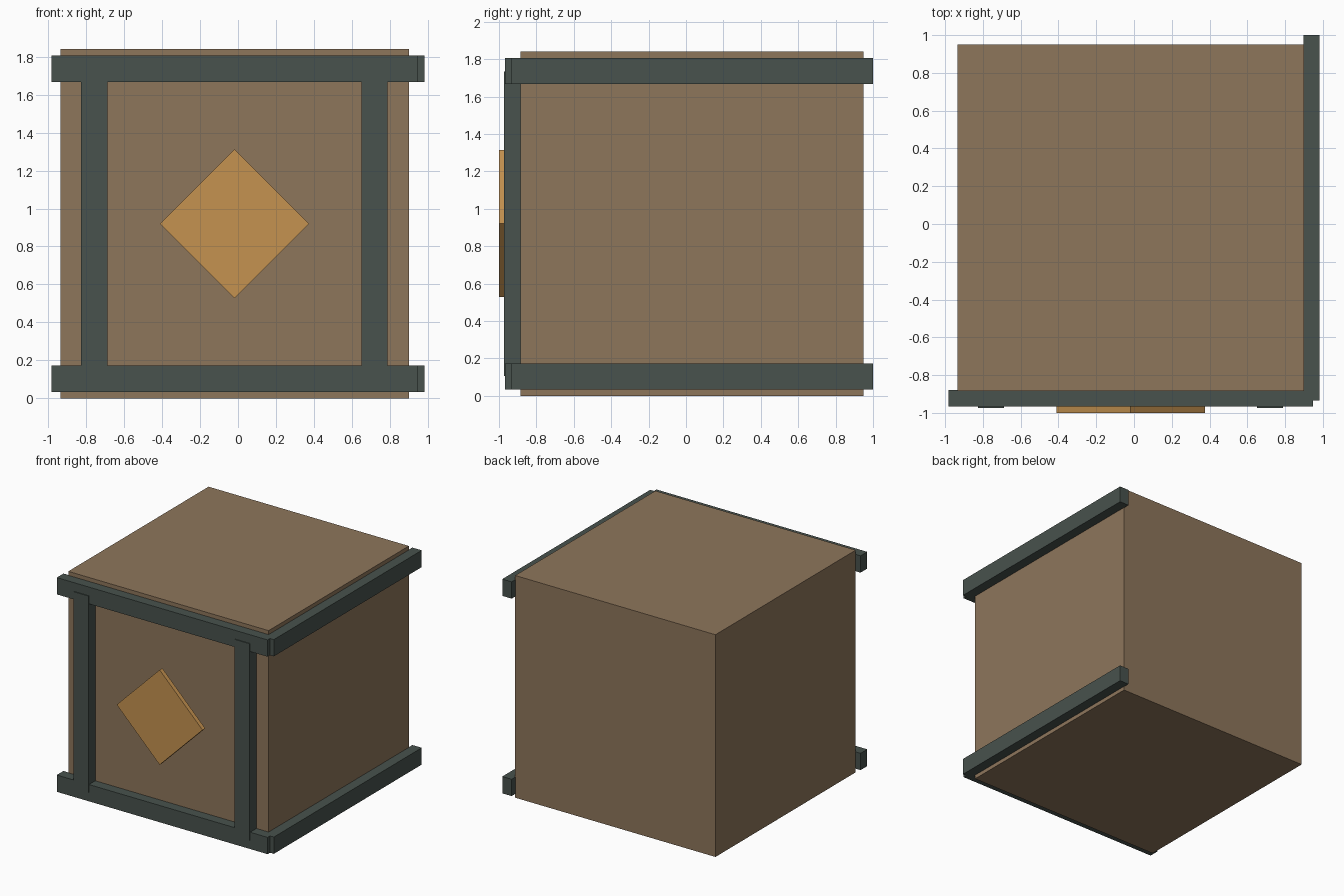
import bpy
from math import radians

if "Cube" in bpy.data.objects:
    bpy.data.objects.remove(bpy.data.objects["Cube"])


def material(name, color):
    m = bpy.data.materials.new(name)
    m.diffuse_color = (*color, 1)
    m.use_nodes = True
    m.node_tree.nodes["Principled BSDF"].inputs["Base Color"].default_value = m.diffuse_color
    return m


wood = material("wood", (0.27, 0.18, 0.105))
iron = material("dark_iron", (0.065, 0.085, 0.075))
gold = material("gold", (0.56, 0.29, 0.08))


def box(name, lo, hi, mat, angle=0):
    center = [(a + b) / 2 for a, b in zip(lo, hi)]
    bpy.ops.mesh.primitive_cube_add(size=1, location=center)
    ob = bpy.context.object
    ob.name = name
    ob.scale = [b - a for a, b in zip(lo, hi)]
    ob.rotation_euler.y = radians(angle)
    ob.data.materials.append(mat)
    return ob


# Crate body
box("crate_body", (-0.935, -0.885, 0), (0.9, 0.95, 1.84), wood)

# Horizontal rails on the front and right side
for level, z in (("lower", 0.033), ("upper", 1.668)):
    box(f"front_{level}_rail", (-0.983, -0.967, z), (0.948, -0.88, z + 0.139), iron)
    box(f"side_{level}_rail", (0.897, -0.935, z), (0.983, 1.0, z + 0.139), iron)

# Front uprights, overlapping the rails
for side, x in (("left", -0.757), ("right", 0.72)):
    box(f"front_{side}_upright", (x - 0.069, -0.974, 0.107), (x + 0.069, -0.885, 1.735), iron)

# Thin diamond plate held in front of the panel
h = 0.393 / 2 ** 0.5
box("diamond_plate", (-0.018 - h, -1.0, 0.92 - h), (-0.018 + h, -0.964, 0.92 + h), gold, 45)
